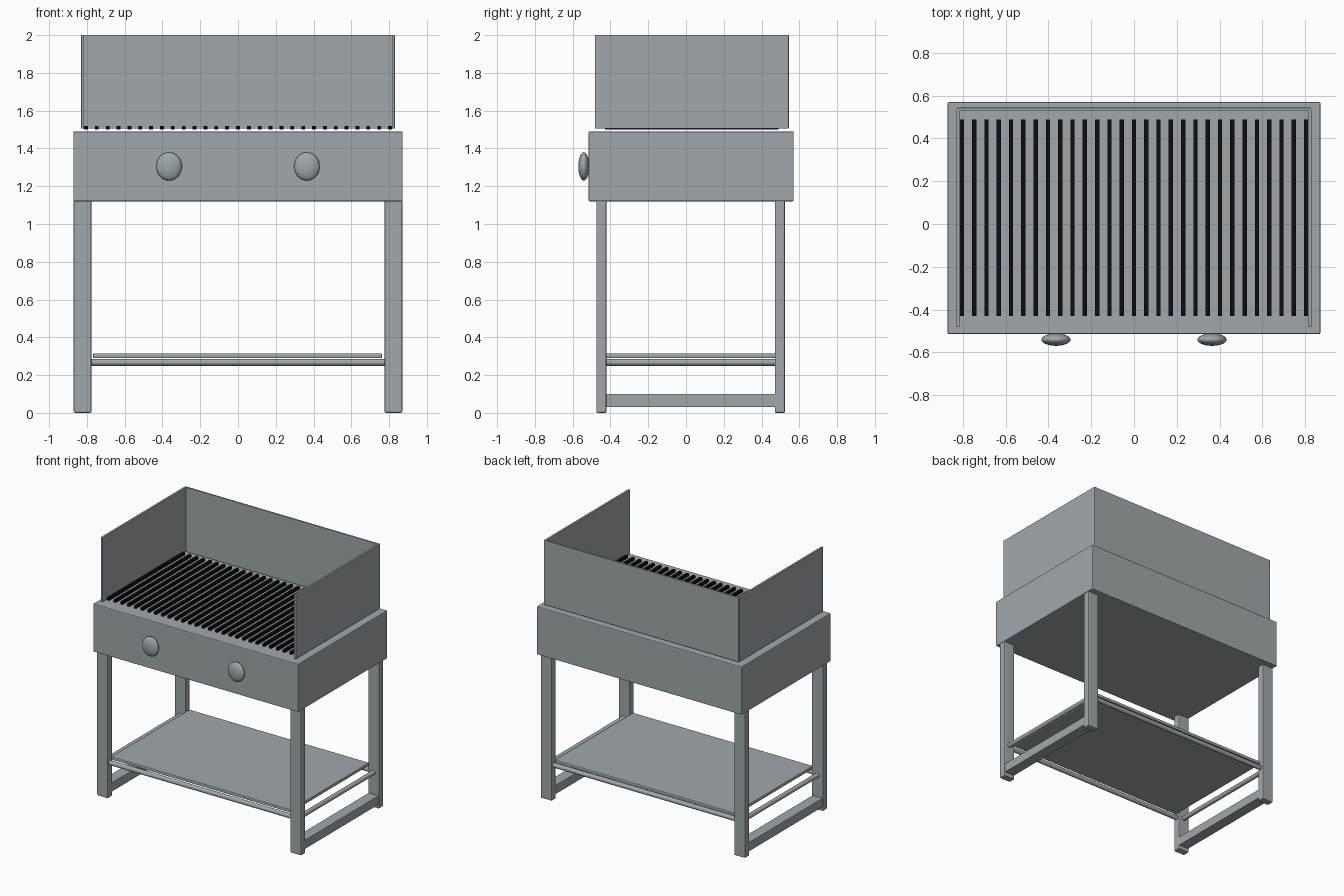
import bpy

if "Cube" in bpy.data.objects:
    bpy.data.objects.remove(bpy.data.objects["Cube"], do_unlink=True)


def material(name, rgb):
    m = bpy.data.materials.new(name)
    m.use_nodes = True
    m.diffuse_color = (*rgb, 1)
    m.node_tree.nodes["Principled BSDF"].inputs["Base Color"].default_value = (*rgb, 1)
    return m


steel = material("grey steel", (0.35, 0.39, 0.41))
black = material("black iron", (0.004, 0.004, 0.004))


def finish(name, mat, bevel=0.0):
    ob = bpy.context.object
    ob.name = name
    ob.data.materials.append(mat)
    if bevel:
        mod = ob.modifiers.new("Bevel", "BEVEL")
        mod.width = bevel
        mod.segments = 2
    return ob


def box(name, xs, ys, zs, mat=steel, bevel=0.0):
    """Box spanning the given (low, high) ranges."""
    spans = (xs, ys, zs)
    bpy.ops.mesh.primitive_cube_add(size=1, location=[sum(s) / 2 for s in spans])
    bpy.context.object.scale = [s[1] - s[0] for s in spans]
    bpy.ops.object.transform_apply(location=False, rotation=False, scale=True)
    return finish(name, mat, bevel)


def rod(name, axis, length, centre):
    """Round rod along x or y."""
    turn = (0, 1.5708, 0) if axis == "x" else (1.5708, 0, 0)
    bpy.ops.mesh.primitive_cylinder_add(vertices=24, radius=0.0175, depth=length,
                                        location=centre, rotation=turn)
    bpy.ops.object.shade_smooth_by_angle()
    return finish(name, steel)


# Grill body
box("body", (-0.872, 0.872), (-0.515, 0.57), (1.12, 1.49), bevel=0.006)

# Wind guard, standing just clear of the body
box("back_guard", (-0.828, 0.828), (0.53, 0.544), (1.505, 2.0), bevel=0.002)

for side, s in (("left", 1), ("right", -1)):
    def across(a, b):
        return sorted((s * a, s * b))

    box(f"{side}_guard", across(0.814, 0.83), (-0.483, 0.538), (1.505, 2.0), bevel=0.002)

    # Legs and foot rail
    for end, ys in (("front", (-0.475, -0.42)), ("back", (0.47, 0.525))):
        box(f"{side}_{end}_leg", across(0.775, 0.87), ys, (0, 1.125), bevel=0.008)
    box(f"{side}_foot_rail", across(0.78, 0.865), (-0.43, 0.48), (0.03, 0.1), bevel=0.004)

    # Side rod below the shelf
    rod(f"{side}_shelf_rod", "y", 0.93, (s * 0.822, 0.025, 0.267))

    # Control knob
    bpy.ops.mesh.primitive_uv_sphere_add(segments=32, ring_count=16, radius=1,
                                         location=(s * 0.365, -0.541, 1.305))
    bpy.context.object.scale = (0.068, 0.029, 0.075)
    bpy.ops.object.transform_apply(location=False, rotation=False, scale=True)
    bpy.ops.object.shade_smooth()
    finish(f"{side}_knob", steel)

# Long rods and shelf
rod("front_shelf_rod", "x", 1.6, (0, -0.447, 0.267))
rod("back_shelf_rod", "x", 1.6, (0, 0.497, 0.267))
box("shelf", (-0.768, 0.762), (-0.445, 0.505), (0.29, 0.315), bevel=0.006)

# Grate bars
bars = 29
for i in range(bars):
    x = -0.805 + 1.61 * i / (bars - 1)
    box(f"grate_bar_{i + 1}", (x - 0.01, x + 0.01), (-0.43, 0.49), (1.5, 1.52), black)
